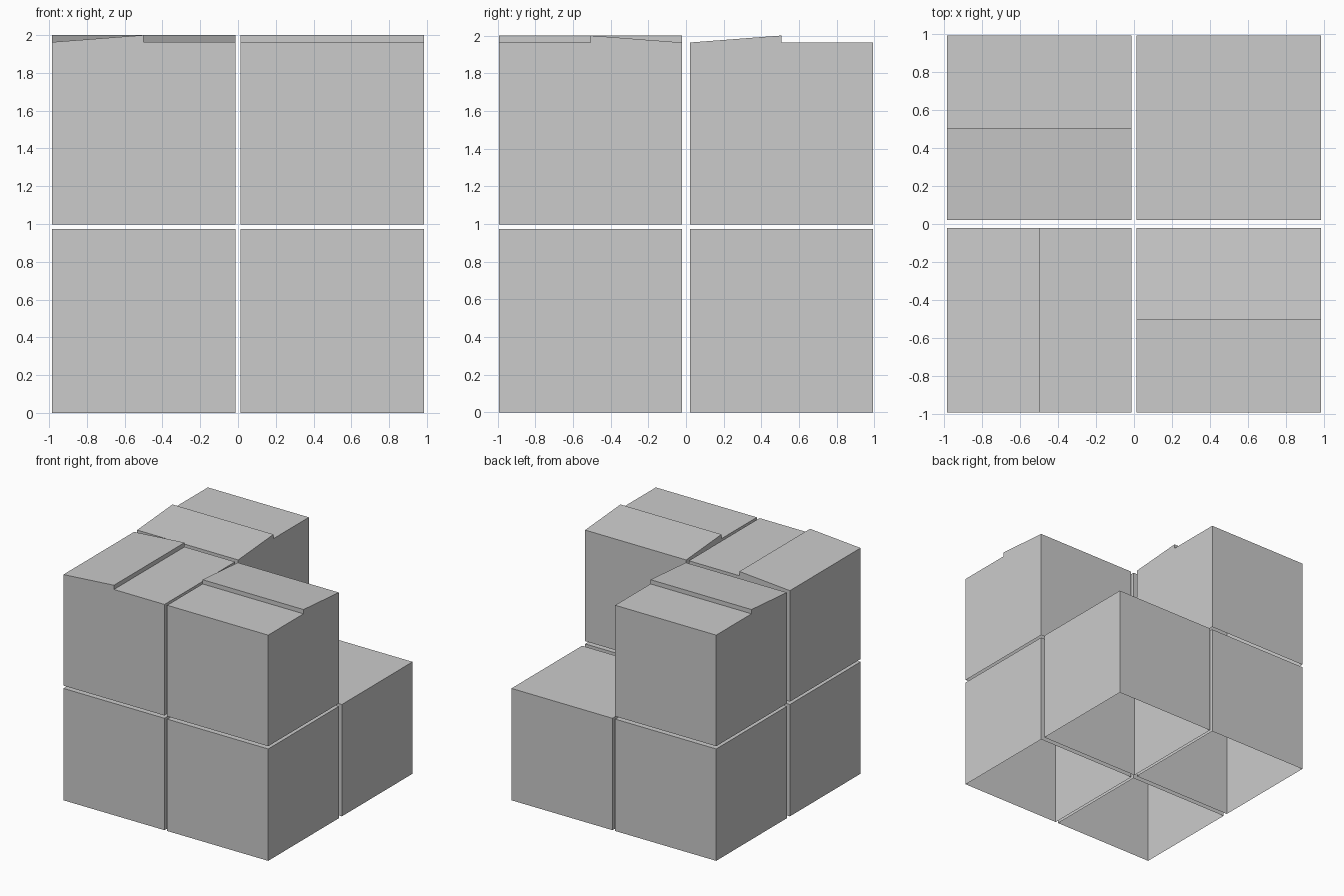
import bpy, bmesh

if "Cube" in bpy.data.objects:
    bpy.data.objects.remove(bpy.data.objects["Cube"])

# Shared sizes: outer and inner cube limits, layer heights
X_IN, X_OUT = 0.013, 0.985
Y_IN, Y_OUT = 0.021, 0.992
LOW_TOP, UP_BASE, UP_TOP, PEAK = 0.973, 0.997, 1.963, 2.0


def span(sign, inner, outer):
    return (inner, outer) if sign > 0 else (-outer, -inner)


def shell(name, profile, across, axis):
    """Extrude a side profile (along, z) over 'across'; the underside stays open."""
    bm = bmesh.new()
    ends = []
    for c in across:
        ends.append([bm.verts.new((a, c, z) if axis == 'X' else (c, a, z))
                     for a, z in profile])
    for i in range(len(profile) - 1):
        bm.faces.new((ends[0][i], ends[0][i + 1], ends[1][i + 1], ends[1][i]))
    for end in ends:
        bm.faces.new(end)
    bmesh.ops.recalc_face_normals(bm, faces=bm.faces)
    # an open shell: make sure the top looks up
    top = max(bm.faces, key=lambda f: f.calc_center_median().z)
    if sum(f.normal.z for f in bm.faces) < 0:
        bmesh.ops.reverse_faces(bm, faces=bm.faces)
    mesh = bpy.data.meshes.new(name)
    bm.to_mesh(mesh)
    bm.free()
    obj = bpy.data.objects.new(name, mesh)
    bpy.context.collection.objects.link(obj)
    return obj


# Lower layer: four plain boxes
for sx, side in ((-1, "left"), (1, "right")):
    for sy, depth in ((-1, "front"), (1, "back")):
        a, b = span(sx, X_IN, X_OUT)
        shell(f"lower_{depth}_{side}_box",
              [(a, 0), (a, LOW_TOP), (b, LOW_TOP), (b, 0)],
              span(sy, Y_IN, Y_OUT), 'X')


# Upper layer: three boxes with a shallow ramp ending in a step
def ramp_box(name, sx, sy, axis, rises_forward):
    xs, ys = span(sx, X_IN, X_OUT), span(sy, Y_IN, Y_OUT)
    along, across = (xs, ys) if axis == 'X' else (ys, xs)
    a, b = along if rises_forward else along[::-1]
    mid = (a + b) / 2
    shell(name, [(a, UP_BASE), (a, UP_TOP), (mid, PEAK), (mid, UP_TOP),
                 (b, UP_TOP), (b, UP_BASE)], across, axis)


ramp_box("upper_back_left_box", -1, 1, 'Y', True)
ramp_box("upper_front_left_box", -1, -1, 'X', True)
ramp_box("upper_front_right_box", 1, -1, 'Y', False)
